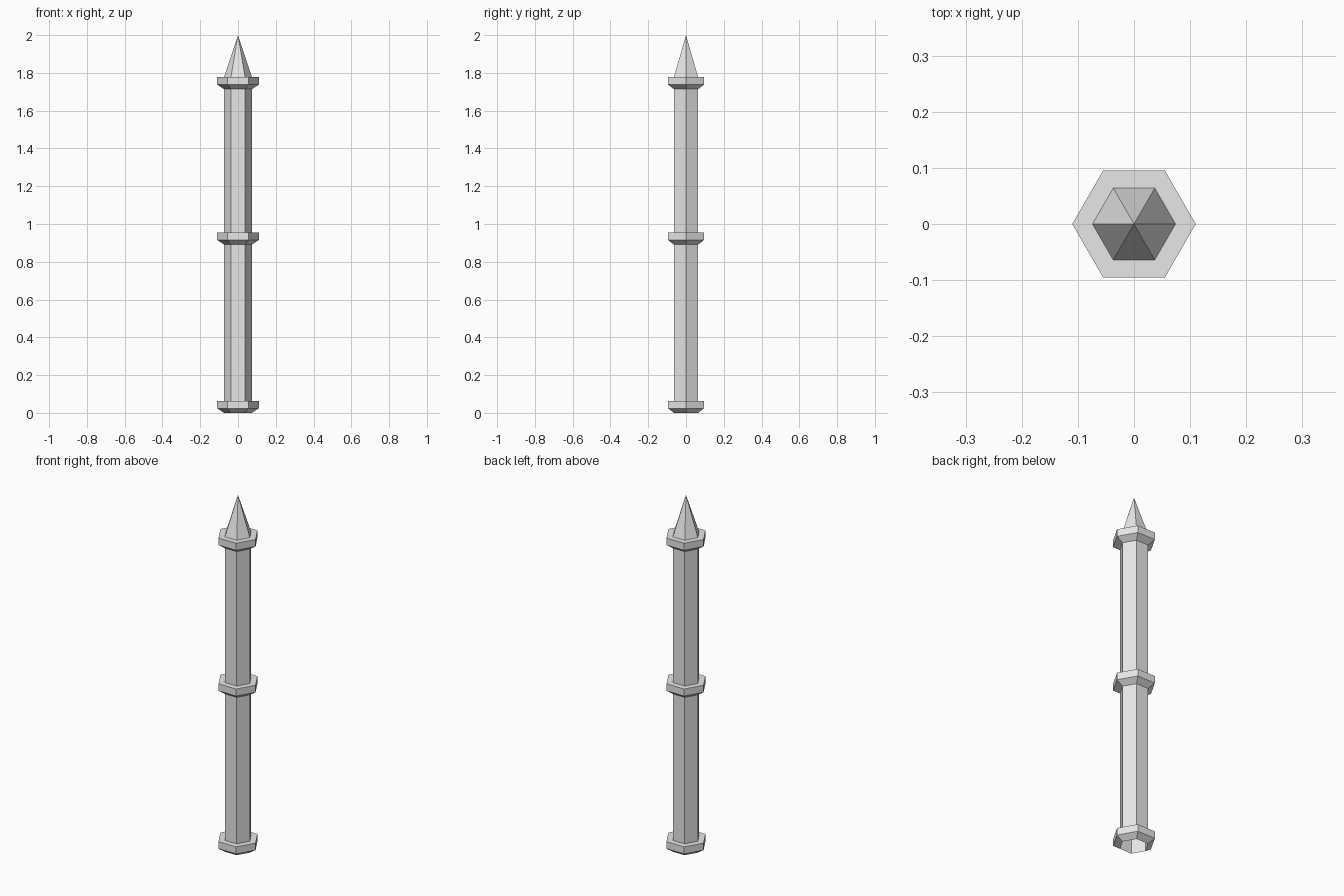
import bpy
import bmesh
import math

SIDES = 6
SHAFT_R = 0.074
COLLAR_R = 0.11

cube = bpy.data.objects.get("Cube")
if cube:
    bpy.data.objects.remove(cube, do_unlink=True)

iron = bpy.data.materials.new("light_grey_metal")
iron.use_nodes = True
iron.diffuse_color = (0.8, 0.8, 0.8, 1)
iron.node_tree.nodes["Principled BSDF"].inputs["Base Color"].default_value = (0.8, 0.8, 0.8, 1)


def lathe(name, profile):
    """Sweep a (radius, z) profile around z with flat hexagonal sides."""
    bm = bmesh.new()
    rings = []
    for r, z in profile:
        if r == 0:
            rings.append([bm.verts.new((0, 0, z))] * SIDES)
        else:
            angles = [math.tau * i / SIDES for i in range(SIDES)]
            rings.append([bm.verts.new((r * math.cos(a), r * math.sin(a), z)) for a in angles])
    for low, high in zip(rings, rings[1:]):
        for i in range(SIDES):
            j = (i + 1) % SIDES
            corners = [low[i], low[j], high[j], high[i]]
            bm.faces.new(list(dict.fromkeys(corners)))
    mesh = bpy.data.meshes.new(name)
    bm.to_mesh(mesh)
    bm.free()
    mesh.materials.append(iron)
    obj = bpy.data.objects.new(name, mesh)
    bpy.context.collection.objects.link(obj)
    return obj


# Hollow post, open at the foot
lathe("shaft", [(SHAFT_R, 0), (SHAFT_R, 1.778)])

# Pointed tip
lathe("spike", [(SHAFT_R, 1.778), (0, 2)])

# Collars: chamfered underside, upright rim, flat top
for name, z in (("foot_collar", 0), ("middle_collar", 0.891), ("top_collar", 1.714)):
    lathe(name, [(SHAFT_R, z), (COLLAR_R, z + 0.024),
                 (COLLAR_R, z + 0.064), (SHAFT_R, z + 0.064)])
